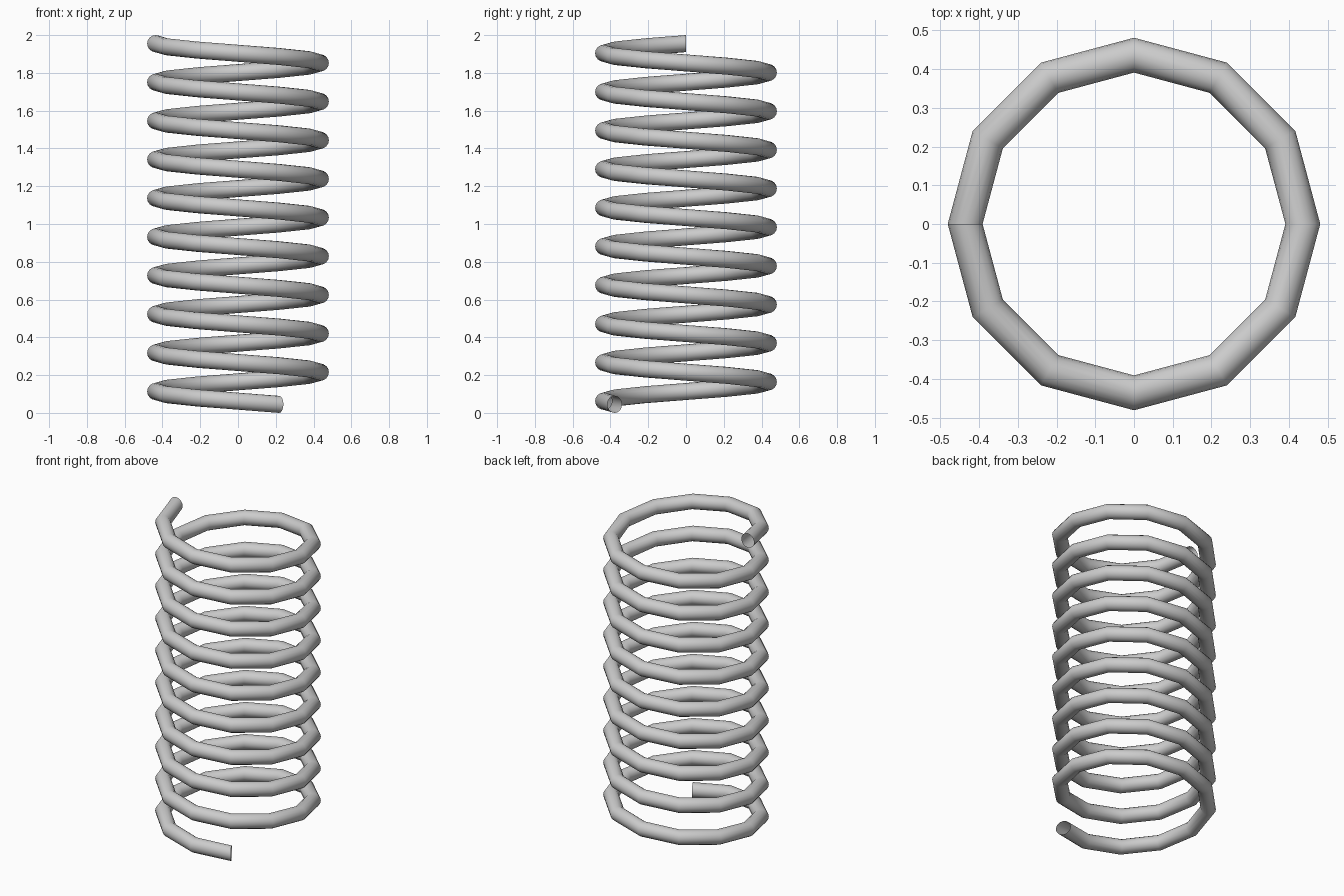
import bpy, bmesh
from math import radians, cos, sin, tau
from mathutils import Vector

if "Cube" in bpy.data.objects:
    bpy.data.objects.remove(bpy.data.objects["Cube"])

COIL_R = 0.436      # coil centre-line radius
WIRE_R = 0.045      # wire radius
SIDES = 16          # wire cross-section sides
STEPS = 112         # 12 steps per turn, nine and a third turns
RISE = 2.0 - 2 * WIRE_R
START = radians(-60)

bm = bmesh.new()

# wire cross-section in the radial plane at the lower end
radial = Vector((cos(START), sin(START), 0))
ring = [bm.verts.new(radial * (COIL_R + WIRE_R * cos(tau * i / SIDES))
                     + Vector((0, 0, WIRE_R + WIRE_R * sin(tau * i / SIDES))))
        for i in range(SIDES)]
edges = [bm.edges.new((ring[i], ring[(i + 1) % SIDES])) for i in range(SIDES)]

# sweep it clockwise and upward into the coil
bmesh.ops.spin(bm, geom=ring + edges, cent=(0, 0, 0), axis=(0, 0, 1),
               dvec=(0, 0, RISE / STEPS), angle=-radians(30) * STEPS,
               steps=STEPS, use_merge=False, use_duplicate=False)
bmesh.ops.recalc_face_normals(bm, faces=bm.faces[:])
for f in bm.faces:
    f.smooth = True

mesh = bpy.data.meshes.new("coil_spring")
bm.to_mesh(mesh)
bm.free()
spring = bpy.data.objects.new("coil_spring", mesh)
bpy.context.collection.objects.link(spring)
